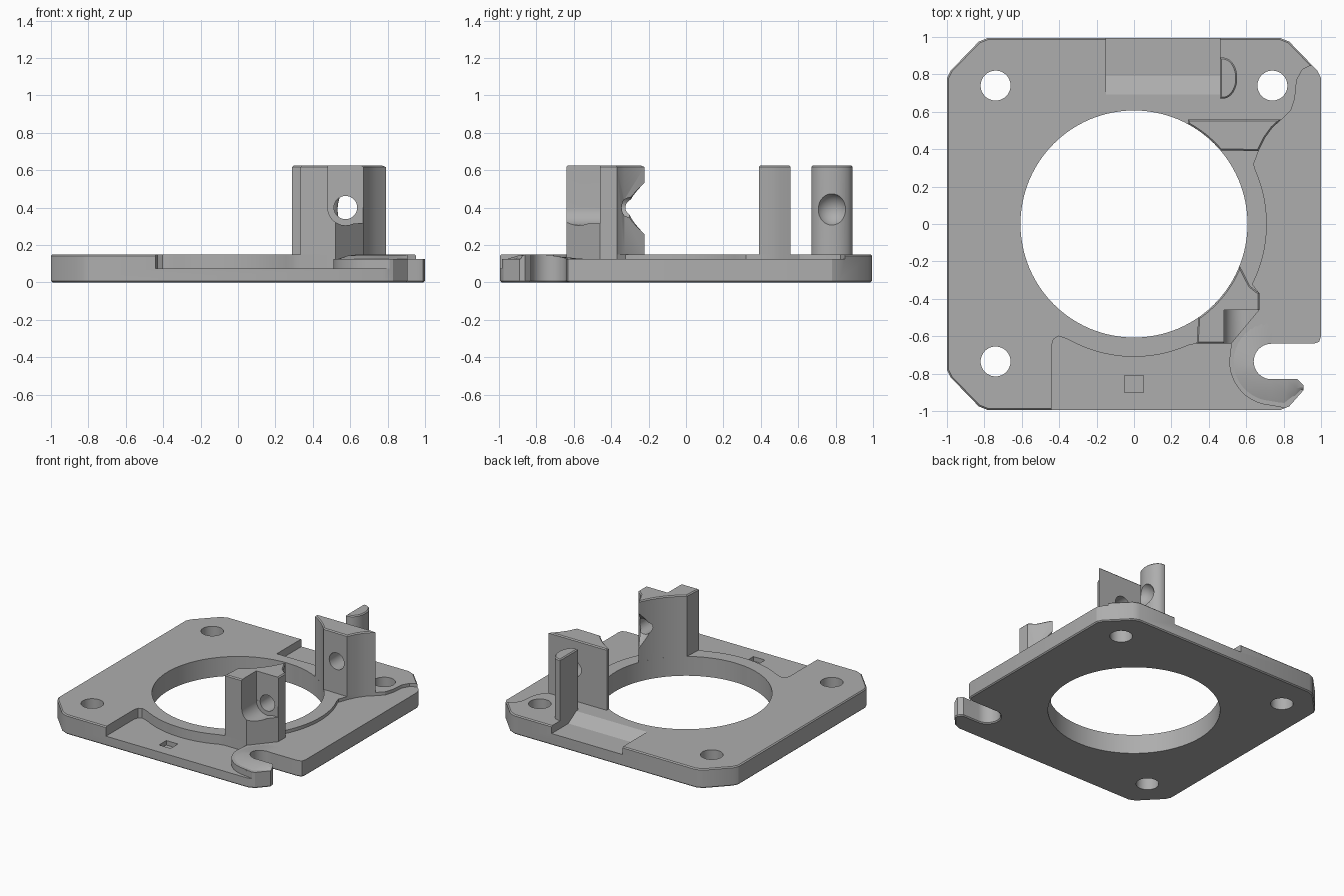
import bpy, bmesh, math
from mathutils import Vector

if "Cube" in bpy.data.objects:
    bpy.data.objects.remove(bpy.data.objects["Cube"])

grey = bpy.data.materials.new("plain grey")
grey.diffuse_color = (0.42, 0.42, 0.42, 1)
grey.use_nodes = True
grey.node_tree.nodes["Principled BSDF"].inputs["Base Color"].default_value = grey.diffuse_color


def finish(name, bm):
    bmesh.ops.recalc_face_normals(bm, faces=bm.faces)
    me = bpy.data.meshes.new(name)
    bm.to_mesh(me)
    bm.free()
    ob = bpy.data.objects.new(name, me)
    me.materials.append(grey)
    bpy.context.collection.objects.link(ob)
    return ob


def prism(name, pts, z0, z1, bevel_top=0, bevel_bottom=0):
    bm = bmesh.new()
    base = bm.faces.new([bm.verts.new((x, y, z0)) for x, y in pts])
    ext = bmesh.ops.extrude_face_region(bm, geom=[base])
    for v in ext["geom"]:
        if isinstance(v, bmesh.types.BMVert):
            v.co.z = z1
    for z, w in ((z1, bevel_top), (z0, bevel_bottom)):
        if w:
            edges = [e for e in bm.edges if all(abs(v.co.z - z) < 1e-5 for v in e.verts)]
            bmesh.ops.bevel(bm, geom=edges, offset=w, segments=1, affect='EDGES')
    return finish(name, bm)


def cone(name, centre, r1, r2, depth, axis='Z', n=48):
    bpy.ops.mesh.primitive_cone_add(vertices=n, radius1=r1, radius2=r2, depth=depth, location=centre,
                                    rotation=(-math.pi / 2 if axis == 'Y' else 0, 0, 0))
    ob = bpy.context.object
    ob.name = name
    return ob


def box(name, lo, hi):
    return prism(name, [(lo[0], lo[1]), (hi[0], lo[1]), (hi[0], hi[1]), (lo[0], hi[1])], lo[2], hi[2])


def cut(ob, *cutters):
    bpy.context.view_layer.objects.active = ob
    for c in cutters:
        m = ob.modifiers.new("cut", 'BOOLEAN')
        m.operation, m.solver, m.object = 'DIFFERENCE', 'EXACT', c
        bpy.ops.object.modifier_apply(modifier=m.name)
        bpy.data.objects.remove(c, do_unlink=True)


def arc(cx, cy, r, a0, a1, n):
    return [(cx + r * math.cos(math.radians(a0 + (a1 - a0) * i / n)),
             cy + r * math.sin(math.radians(a0 + (a1 - a0) * i / n))) for i in range(n + 1)]


# Base plate with clipped corners and an open slot in the front right corner
slot = arc(0.735, -0.735, 0.095, 270, 90, 20)
outline = ([(-0.78, -0.995), (0.78, -0.995), (0.83, -0.975), (0.905, -0.89), (0.905, -0.86), (0.875, -0.83)]
           + slot + [(0.96, -0.64), (0.99, -0.63), (1, -0.6)]
           + [(1, 0.78), (0.98, 0.82), (0.83, 0.975), (0.78, 0.995),
              (-0.78, 0.995), (-0.83, 0.975), (-0.98, 0.82), (-1, 0.78),
              (-1, -0.78), (-0.98, -0.82), (-0.83, -0.975)])
plate = prism("base_plate", outline, 0, 0.15, 0.008, 0.008)
cut(plate, cone("bore", (0, 0, 0.1), 0.607, 0.607, 1, n=96),
    *[cone("screw_hole", (x, y, 0.1), 0.08, 0.08, 1) for x, y in ((-0.74, 0.74), (0.74, 0.74), (-0.74, -0.735))])

# Lower right area, following the rim of the bore
right_edge = ([(1.1, 0.87), (0.95, 0.85), (0.9, 0.825), (0.87, 0.77), (0.86, 0.67), (0.84, 0.61), (0.79, 0.56),
               (0.74, 0.515), (0.70, 0.46), (0.67, 0.40), (0.64, 0.32)]
              + arc(0, 0, 0.71, 24, -27, 20)
              + [(0.67, -0.37), (0.67, -0.46), (0.52, -0.64), (0.505, -0.735), (0.505, -1.1), (1.1, -1.1)])
cut(plate, prism("right_cutter", right_edge, 0.125, 0.5))

# Lower front area, bounded by the rim and the hook
hook_outer = arc(0.745, -0.735, 0.235, 180, 265, 12)
front_edge = ([(-0.44, -1.1), (-0.44, -0.65), (-0.43, -0.615), (-0.405, -0.6), (-0.37, -0.61)]
              + arc(0, 0, 0.71, 242, 294, 20)
              + [(0.33, -0.64), (0.52, -0.64)] + hook_outer + [(0.82, -0.985), (0.82, -1.1)])
cut(plate, prism("front_cutter", front_edge, 0.075, 0.5),
    box("small_pocket", (-0.05, -0.9, 0.04), (0.05, -0.81, 0.2)))

# Ramped notch at the back
bm = bmesh.new()
ends = [[bm.verts.new((x, y, z)) for y, z in ((0.69, 0.151), (0.79, 0.09), (1.1, 0.09), (1.1, 0.3), (0.69, 0.3))]
        for x in (-0.15, 0.46)]
for f in ends:
    bm.faces.new(f)
for i in range(5):
    j = (i + 1) % 5
    bm.faces.new((ends[0][i], ends[0][j], ends[1][j], ends[1][i]))
cut(plate, finish("notch_cutter", bm))

# Hook lip: high along the slot, falling towards its outer side
inner = arc(0.735, -0.735, 0.095, 90, 270, 20) + [(0.82, -0.83), (0.875, -0.83), (0.905, -0.86)]
outer = arc(0.745, -0.735, 0.235, 90, 265, 20) + [(0.80, -0.982), (0.86, -0.935), (0.905, -0.89)]
n = len(inner)
bm = bmesh.new()
rows = []
for i, (a, b) in enumerate(zip(inner, outer)):
    rise = min(1, i / 12)
    heights = (0.1, 0.125 + 0.025 * rise, 0.125 + 0.018 * rise, 0.125 - 0.008 * rise, 0.1)
    spots = [Vector(a).lerp(Vector(b), t) for t in (0, 0, 0.45, 1, 1)]
    rows.append([bm.verts.new((p.x, p.y, h)) for p, h in zip(spots, heights)])
for r, s in zip(rows, rows[1:]):
    for k in range(5):
        bm.faces.new((r[k], r[(k + 1) % 5], s[(k + 1) % 5], s[k]))
bm.faces.new(rows[0])
bm.faces.new(rows[-1])
lip = finish("hook_lip", bm)

# Back post with a cross hole
back_post = prism("back_post", [(0.29, 0.56), (0.29, 0.533)] + arc(0, 0, 0.607, 59, 40.5, 8)
                  + [(0.665, 0.39), (0.70, 0.46), (0.74, 0.515), (0.79, 0.56)], 0.15, 0.625, 0.008)
cut(back_post, cone("cross_hole", (0.575, 0.5, 0.4), 0.065, 0.065, 0.6, 'Y'))

# Front post: front pocket, cross hole and flared opening towards the bore
front_post = prism("front_post", arc(0, 0, 0.607, -21.5, -55.5, 12)
                   + [(0.335, -0.64), (0.52, -0.64), (0.67, -0.46), (0.67, -0.37), (0.62, -0.33)],
                   0.15, 0.625, 0.008)
cut(front_post, box("pocket", (0.48, -0.8, 0.4), (0.8, -0.46, 0.8)),
    box("pocket_side", (0.575, -0.8, 0.315), (0.8, -0.461, 0.6)),
    cone("pocket_round", (0.575, -0.63, 0.4), 0.095, 0.095, 0.338, 'Y'),
    cone("cross_hole", (0.575, -0.4, 0.4), 0.062, 0.062, 0.6, 'Y'),
    cone("flare", (0.575, -0.25, 0.395), 0.02, 0.20, 0.18, 'Y'))

# Half round post with a dimple
round_post = prism("half_round_post", [(0.46, 0.67), (0.475, 0.67)]
                   + [(0.475 + (x - 0.475) * 0.7, y) for x, y in arc(0.475, 0.78, 0.11, -80, 80, 20)]
                   + [(0.475, 0.89), (0.46, 0.89)], 0.15, 0.625, 0.008)
bpy.ops.mesh.primitive_uv_sphere_add(segments=32, ring_count=16, radius=0.09, location=(0.585, 0.78, 0.39))
cut(round_post, bpy.context.object)

# Smooth curved walls, keep edges sharp
for ob in (plate, lip, back_post, front_post, round_post):
    bpy.ops.object.select_all(action='DESELECT')
    ob.select_set(True)
    bpy.context.view_layer.objects.active = ob
    bpy.ops.object.shade_smooth_by_angle(angle=math.radians(25))
